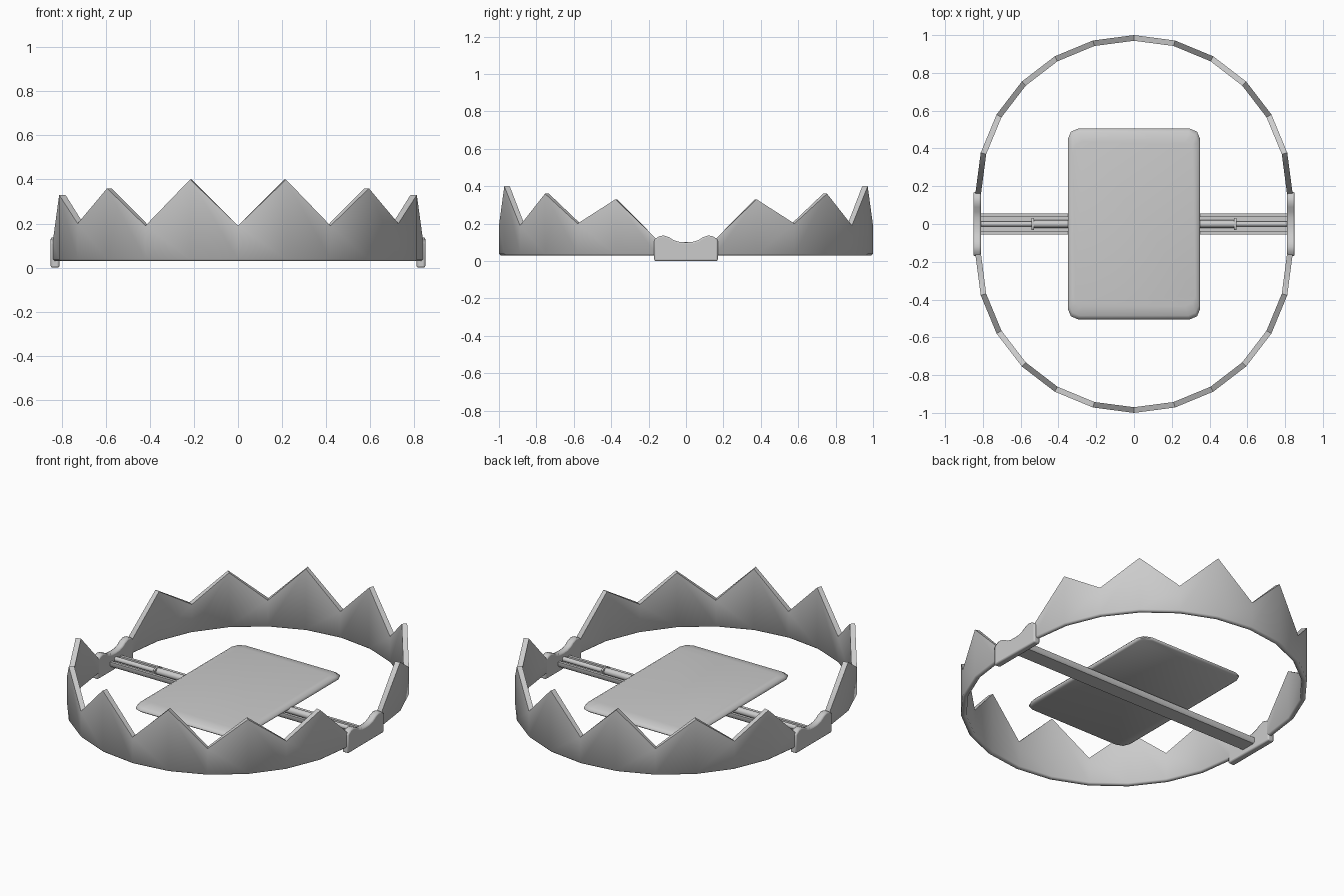
import bpy, bmesh, math

if "Cube" in bpy.data.objects:
    bpy.data.objects.remove(bpy.data.objects["Cube"])


def make(name, loops, smooth=45, cap=True):
    """Skin a list of equally long closed loops into one object."""
    bm = bmesh.new()
    rings = [[bm.verts.new(p) for p in loop] for loop in loops]
    for a, b in zip(rings, rings[1:]):
        n = len(a)
        for i in range(n):
            bm.faces.new((a[i], a[(i + 1) % n], b[(i + 1) % n], b[i]))
    if cap:
        bm.faces.new(rings[0][::-1])
        bm.faces.new(rings[-1])
    bmesh.ops.recalc_face_normals(bm, faces=bm.faces)
    me = bpy.data.meshes.new(name)
    bm.to_mesh(me)
    bm.free()
    ob = bpy.data.objects.new(name, me)
    bpy.context.collection.objects.link(ob)
    bpy.ops.object.select_all(action='DESELECT')
    ob.select_set(True)
    bpy.context.view_layer.objects.active = ob
    bpy.ops.object.shade_smooth_by_angle(angle=math.radians(smooth))
    return ob


def bevel(ob, width, segments=2):
    m = ob.modifiers.new("Bevel", 'BEVEL')
    m.width, m.segments = width, segments
    m.limit_method, m.angle_limit = 'ANGLE', math.radians(45)


def extrude_x(name, profile, x0, x1, smooth=45):
    return make(name, [[(x, y, z) for y, z in profile] for x in (x0, x1)], smooth)


# Toothed half-ring jaws, alternating peaks and valleys
tops = [0.12, 0.33, 0.20, 0.36, 0.19, 0.40, 0.19]
tops += tops[-2::-1]
R, r, c = 0.84, 0.81, 0.008
for side, name in ((-1, "front_jaw"), (1, "back_jaw")):
    loops = []
    for i, t in enumerate(tops):
        a = math.pi * i / 12
        section = [(r + c, 0.03), (R - c, 0.03), (R, 0.03 + c), (R, t), (r, t), (r, 0.03 + c)]
        loops.append([(q * math.cos(a), side * (0.16 + q * math.sin(a)), z) for q, z in section])
    make(name, loops, 50)

# Hinge brackets with a saddle-shaped top
half = [(0.17, 0.0), (0.17, 0.115), (0.145, 0.132), (0.12, 0.137), (0.09, 0.127),
        (0.065, 0.111), (0.035, 0.102)]
saddle = half + [(0, 0.10)] + [(-y, z) for y, z in half[::-1]]
for side, name in ((-1, "left_bracket"), (1, "right_bracket")):
    bevel(extrude_x(name, saddle, side * 0.81, side * 0.85), 0.008)

# Channel bar across the base, open at the top
channel = [(-0.045, 0.03), (0.045, 0.03), (0.055, 0.04), (0.055, 0.062), (0.038, 0.062),
           (0.038, 0.045), (-0.038, 0.045), (-0.038, 0.062), (-0.055, 0.062), (-0.055, 0.04)]
extrude_x("base_channel", channel, -0.82, 0.82)


# Trigger rod and its cross pins
def circle(rad, z, n=10):
    return [(rad * math.cos(2 * math.pi * i / n), z + rad * math.sin(2 * math.pi * i / n))
            for i in range(n)]


extrude_x("trigger_rod", circle(0.014, 0.06), -0.82, 0.82)
for side, name in ((-1, "left"), (1, "right")):
    extrude_x(name + "_sleeve", circle(0.02, 0.062), side * 0.535, side * 0.3)
    pin = [(-0.032, 0.045), (0.032, 0.045), (0.032, 0.075), (0.02, 0.083), (-0.02, 0.083), (-0.032, 0.075)]
    extrude_x(name + "_pin", pin, side * 0.53, side * 0.542)


# Pressure plate with rounded corners and softened edges
def outline(hx, hy, z, rad=0.055):
    pts = []
    for k, (sx, sy) in enumerate(((1, 1), (-1, 1), (-1, -1), (1, -1))):
        for j in range(3):
            a = math.pi / 2 * (k + j / 2)
            pts.append((sx * (hx - rad) + rad * math.cos(a),
                        sy * (hy - rad) + rad * math.sin(a), z))
    return pts


make("pressure_plate", [outline(0.34, 0.495, 0.068), outline(0.35, 0.505, 0.075),
                        outline(0.35, 0.505, 0.082), outline(0.342, 0.485, 0.094),
                        outline(0.325, 0.435, 0.102)], 60)
